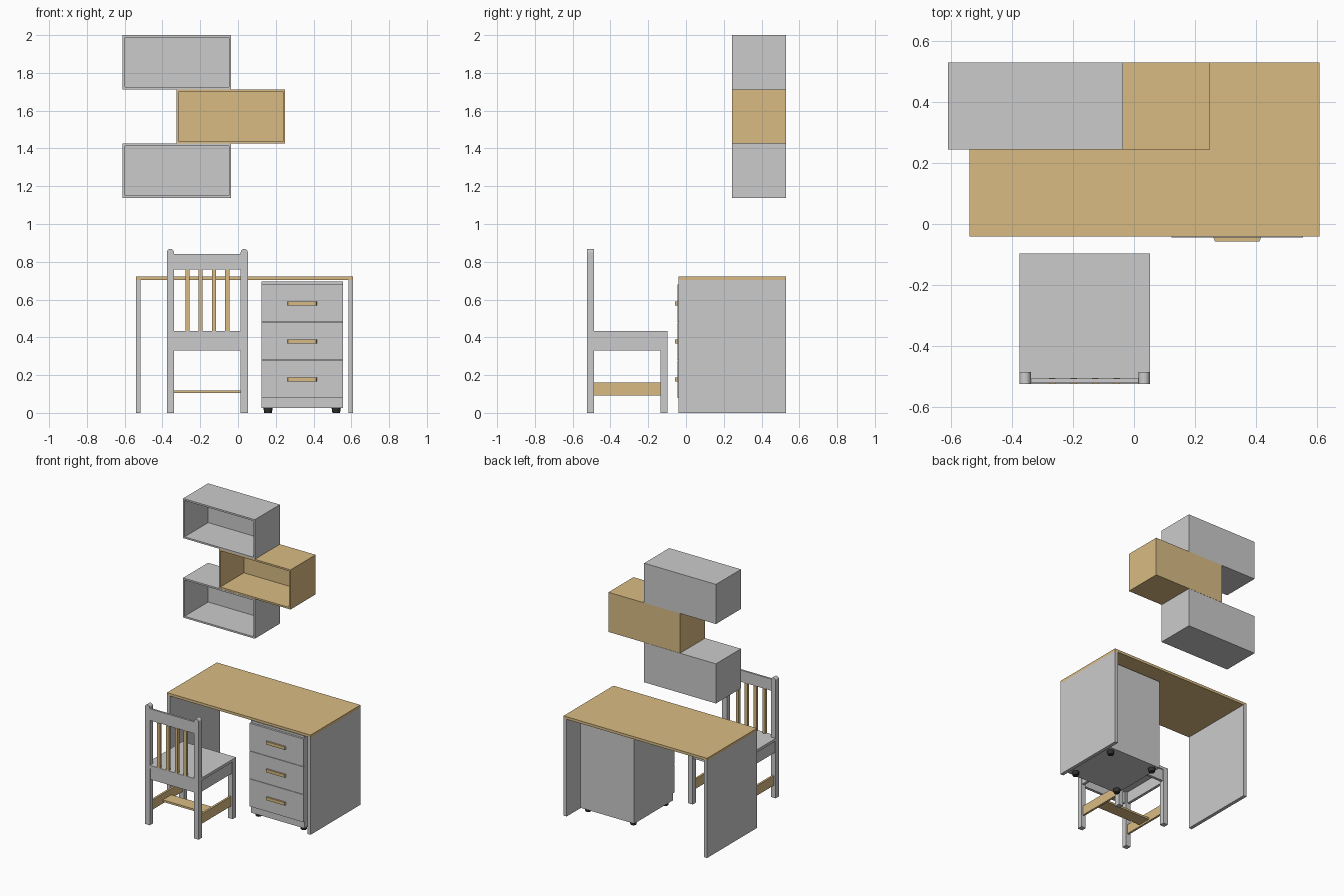
import bpy, bmesh, math

if "Cube" in bpy.data.objects:
    bpy.data.objects.remove(bpy.data.objects["Cube"])


def material(name, rgb):
    m = bpy.data.materials.new(name)
    m.diffuse_color = (*rgb, 1)
    m.use_nodes = True
    m.node_tree.nodes["Principled BSDF"].inputs["Base Color"].default_value = m.diffuse_color
    return m


WOOD = material("wood", (0.70, 0.50, 0.23))
BLACK = material("black", (0.03, 0.03, 0.03))


def finish(name, bm, mat=None):
    bmesh.ops.recalc_face_normals(bm, faces=bm.faces)
    me = bpy.data.meshes.new(name)
    bm.to_mesh(me)
    bm.free()
    ob = bpy.data.objects.new(name, me)
    bpy.context.collection.objects.link(ob)
    if mat:
        me.materials.append(mat)
    return ob


def box_bm(x, y, z):
    bm = bmesh.new()
    bmesh.ops.create_cube(bm, size=1)
    for v in bm.verts:
        v.co = [(a + b) / 2 + c * (b - a) for c, (a, b) in zip(v.co, (x, y, z))]
    return bm


def box(name, x, y, z, mat=None):
    return finish(name, box_bm(x, y, z), mat)


def prism(name, points, offset, mat=None):
    bm = bmesh.new()
    face = bm.faces.new([bm.verts.new(p) for p in points])
    ext = bmesh.ops.extrude_face_region(bm, geom=[face])["geom"]
    new = [g for g in ext if isinstance(g, bmesh.types.BMVert)]
    bmesh.ops.translate(bm, verts=new, vec=offset)
    # keep the starting cap so the prism is closed
    if not face.is_valid:
        bm.faces.new([v for v in bm.verts if v not in new])
    return finish(name, bm, mat)


def shelf(name, x0, z0, mat=None):
    """Open-fronted box: inset the front face and push it inwards."""
    bm = box_bm((x0, x0 + 0.575), (0.244, 0.53), (z0, z0 + 0.287))
    bm.normal_update()
    front = min(bm.faces, key=lambda f: f.calc_center_median().y)
    bmesh.ops.inset_individual(bm, faces=[front], thickness=0.017)
    ext = bmesh.ops.extrude_discrete_faces(bm, faces=[front])["faces"]
    bmesh.ops.translate(bm, verts=ext[0].verts, vec=(0, 0.27, 0))
    return finish(name, bm, mat)


# Wall shelves
shelf("lower_shelf", -0.611, 1.138)
shelf("middle_shelf", -0.325, 1.426, WOOD)
shelf("upper_shelf", -0.611, 1.713)

# Desk
DY = (-0.041, 0.53)
box("desk_top", (-0.54, 0.61), DY, (0.703, 0.722), WOOD)
box("desk_left_panel", (-0.54, -0.515), DY, (0, 0.703))
box("desk_right_panel", (0.585, 0.61), DY, (0, 0.703))

# Drawer cabinet
CX = (0.124, 0.555)
box("cabinet_body", CX, (-0.03, 0.415), (0.027, 0.695))
for i in range(3):
    z = 0.078 + i * 0.2015
    box(f"drawer_front_{i + 1}", CX, (-0.045, -0.03), (z, z + 0.199))
    zh = 0.165 + i * 0.2015
    prism(f"drawer_handle_{i + 1}",
          [(0.261, -0.045, zh), (0.417, -0.045, zh),
           (0.412, -0.057, zh), (0.266, -0.057, zh)], (0, 0, 0.022), WOOD)

# Cabinet feet
for i, x in enumerate((0.159, 0.52)):
    for j, y in enumerate((0.01, 0.375)):
        bm = bmesh.new()
        bmesh.ops.create_cone(bm, cap_ends=True, segments=20, radius1=0.02,
                              radius2=0.025, depth=0.028)
        bmesh.ops.translate(bm, verts=bm.verts, vec=(x, y, 0.014))
        foot = finish(f"cabinet_foot_{i}{j}", bm, BLACK)
        for p in foot.data.polygons:
            p.use_smooth = len(p.vertices) == 4

# Chair: mirrored about CC
CC, HW, LEG = -0.1625, 0.2145, 0.038
YB, YF = -0.525, -0.097
IN = HW - LEG
for side, s in (("left", -1), ("right", 1)):
    def span(a, b):
        return tuple(sorted((CC + s * a, CC + s * b)))

    # Back post with rounded top
    r, mid = LEG / 2, CC + s * (HW - LEG / 2)
    pts = [(mid - r, YB, 0), (mid + r, YB, 0)]
    pts += [(mid + r * math.cos(a), YB, 0.849 + r * math.sin(a))
            for a in [math.pi * k / 10 for k in range(11)]]
    prism(f"chair_back_post_{side}", pts, (0, LEG, 0))
    box(f"chair_front_leg_{side}", span(IN, HW), (YF - LEG, YF), (0, 0.414))
    box(f"chair_side_apron_{side}", span(HW - 0.026, HW - 0.006),
        (YB + LEG, YF - LEG), (0.33, 0.414))
    box(f"chair_side_stretcher_{side}", span(HW - 0.027, HW - 0.012),
        (YB + LEG, YF - LEG), (0.092, 0.162), WOOD)

# Seat with notches around the back posts
seat = [(-HW, YF), (-HW, YB + LEG), (-IN, YB + LEG), (-IN, YB),
        (IN, YB), (IN, YB + LEG), (HW, YB + LEG), (HW, YF)]
prism("chair_seat", [(CC + x, y, 0.414) for x, y in seat], (0, 0, 0.02))

inner = (CC - IN, CC + IN)
box("chair_back_apron", inner, (YB + 0.006, YB + 0.026), (0.33, 0.414))
box("chair_front_apron", inner, (YF - 0.026, YF - 0.006), (0.33, 0.414))
box("chair_cross_stretcher", (CC - HW + 0.027, CC + HW - 0.027),
    (-0.36, -0.262), (0.104, 0.118), WOOD)

# Backrest
box("chair_top_rail", inner, (-0.522, -0.508), (0.758, 0.842))
for i in range(4):
    x = CC + (i - 1.5) * 0.0705
    box(f"chair_back_slat_{i + 1}", (x - 0.011, x + 0.011),
        (-0.525, -0.506), (0.434, 0.758), WOOD)
